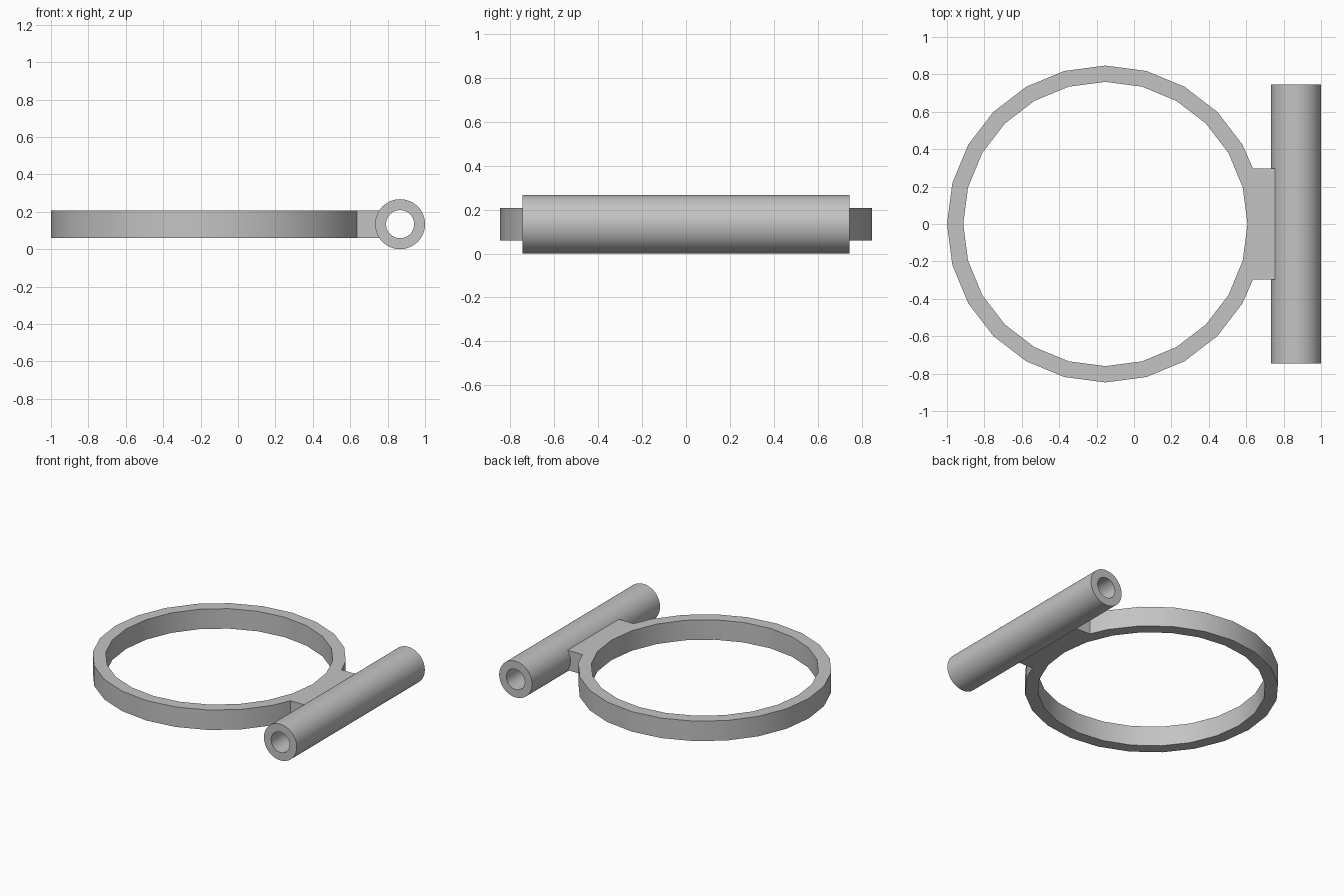
import bpy, bmesh
from math import sin, cos, pi, radians

cube = bpy.data.objects.get("Cube")
if cube:
    bpy.data.objects.remove(cube, do_unlink=True)

grey = bpy.data.materials.new("plain grey")
grey.use_nodes = True
colour = (0.55, 0.55, 0.55, 1)
grey.diffuse_color = colour
grey.node_tree.nodes["Principled BSDF"].inputs["Base Color"].default_value = colour

MID = 0.1335                      # height of the shared centre plane


def circle(radius, count, centre=0.0):
    return [(centre + radius * cos(2 * pi * i / count),
             radius * sin(2 * pi * i / count)) for i in range(count)]


def extruded(name, outlines, depth):
    """Fill an outer outline and its hole, then extrude about z = 0."""
    bm = bmesh.new()
    edges = []
    for outline in outlines:
        verts = [bm.verts.new((x, y, -depth / 2)) for x, y in outline]
        edges += [bm.edges.new((a, b)) for a, b in zip(verts, verts[1:] + verts[:1])]
    bmesh.ops.triangle_fill(bm, edges=edges, use_beauty=True)
    result = bmesh.ops.extrude_face_region(bm, geom=bm.faces[:], use_keep_orig=True)
    top = [v for v in result["geom"] if isinstance(v, bmesh.types.BMVert)]
    bmesh.ops.translate(bm, verts=top, vec=(0, 0, depth))
    bmesh.ops.recalc_face_normals(bm, faces=bm.faces[:])
    mesh = bpy.data.meshes.new(name)
    bm.to_mesh(mesh)
    bm.free()
    mesh.materials.append(grey)
    obj = bpy.data.objects.new(name, mesh)
    bpy.context.collection.objects.link(obj)
    bpy.ops.object.select_all(action="DESELECT")
    obj.select_set(True)
    bpy.context.view_layer.objects.active = obj
    bpy.ops.object.shade_smooth_by_angle(angle=radians(30))
    return obj


# Ring with its mounting tab, which replaces the three rightmost outer corners
RING_X, TAB_Y, TAB_END = -0.153, 0.298, 0.757
outer = circle(0.847, 24, RING_X)[2:-1]
tab = [(0.635, -TAB_Y), (TAB_END, -TAB_Y), (TAB_END, TAB_Y), (0.635, TAB_Y)]
ring = extruded("ring_with_tab", [outer + tab, circle(0.76, 24, RING_X)], 0.147)
ring.location.z = MID

# Hollow tube lying along y
tube = extruded("hinge_tube", [circle(0.1335, 64), circle(0.075, 64)], 1.49)
tube.rotation_euler.x = pi / 2
tube.location = (0.8665, 0, MID)
